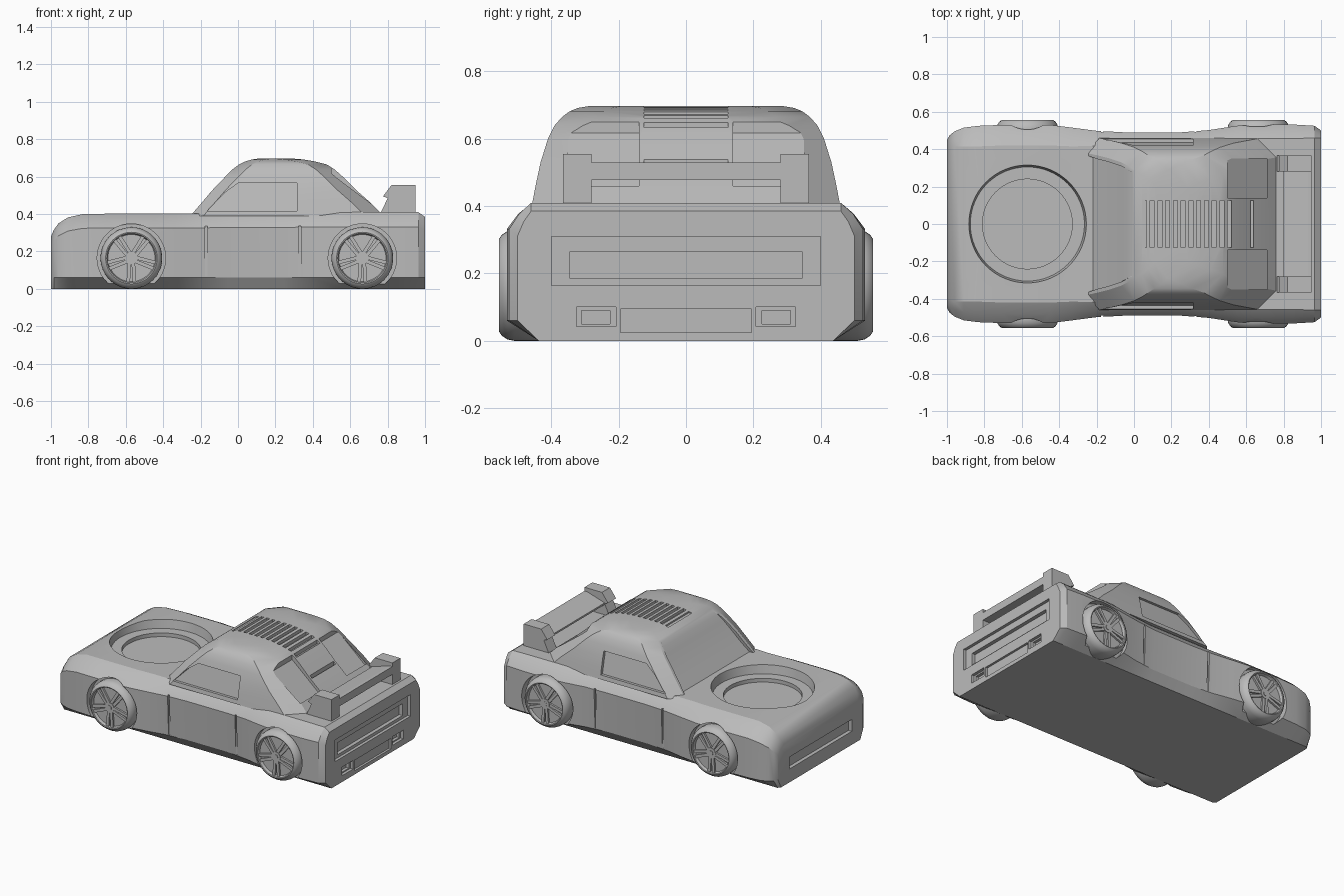
import bpy, bmesh, math
from mathutils import Matrix, Vector

old = bpy.data.objects.get("Cube")
if old:
    bpy.data.objects.remove(old, do_unlink=True)

grey = bpy.data.materials.new("plain grey")
grey.use_nodes = True
grey.diffuse_color = (0.5, 0.5, 0.5, 1)
grey.node_tree.nodes["Principled BSDF"].inputs["Base Color"].default_value = (0.5, 0.5, 0.5, 1)


def finish(name, bm):
    bmesh.ops.recalc_face_normals(bm, faces=bm.faces)
    mesh = bpy.data.meshes.new(name)
    bm.to_mesh(mesh)
    bm.free()
    mesh.materials.append(grey)
    ob = bpy.data.objects.new(name, mesh)
    bpy.context.collection.objects.link(ob)
    return ob


def loft(bm, rings):
    """Skin closed rings of points and cap both ends."""
    loops = [[bm.verts.new(p) for p in ring] for ring in rings]
    for a, b in zip(loops, loops[1:]):
        for i in range(len(a)):
            j = (i + 1) % len(a)
            bm.faces.new((a[i], a[j], b[j], b[i]))
    bm.faces.new(loops[0])
    bm.faces.new(loops[-1])


def box(bm, x, y, z):
    """Box from ranges."""
    size = [r[1] - r[0] for r in (x, y, z)]
    mid = Vector([(r[0] + r[1]) / 2 for r in (x, y, z)])
    bmesh.ops.create_cube(bm, size=1, matrix=Matrix.Translation(mid) @ Matrix.Diagonal((*size, 1)))


def disc(bm, x, y, z, r, depth, upright=True, flare=0):
    turn = Matrix() if upright else Matrix.Rotation(math.pi / 2, 4, 'X')
    bmesh.ops.create_cone(bm, cap_ends=True, segments=64, radius1=r, radius2=r + flare,
                          depth=depth, matrix=Matrix.Translation((x, y, z)) @ turn)


def cut(target, bm):
    tool = finish("cutter", bm)
    tool.hide_render = True
    mod = target.modifiers.new("cut", 'BOOLEAN')
    mod.operation, mod.solver, mod.object = 'DIFFERENCE', 'EXACT', tool
    bpy.context.view_layer.objects.active = target
    bpy.ops.object.modifier_apply(modifier=mod.name)
    bpy.data.objects.remove(tool, do_unlink=True)


def smooth(ob, angle=25):
    bpy.ops.object.select_all(action='DESELECT')
    ob.select_set(True)
    bpy.context.view_layer.objects.active = ob
    bpy.ops.object.shade_smooth_by_angle(angle=math.radians(angle))


def lerp(table, x):
    for (a, u), (b, v) in zip(table, table[1:]):
        if x <= b:
            return u + (v - u) * (x - a) / (b - a)
    return table[-1][1]


WHEEL_X, WHEEL_Z = (-0.57, 0.665), 0.165

# Body: stations of x, half width, top height, shoulder inset
stations = [(-1, .45, .28, .06), (-.985, .475, .315, .07), (-.96, .495, .35, .08),
            (-.91, .515, .382, .1), (-.83, .525, .4, .11), (-.7, .53, .402, .11),
            (-.45, .53, .402, .11), (-.33, .515, .402, .1), (-.2, .498, .403, .08),
            (-.05, .49, .405, .07), (.25, .49, .405, .07), (.4, .502, .41, .07),
            (.55, .525, .41, .07), (.66, .532, .41, .075), (.85, .532, .41, .075),
            (.965, .525, .41, .065), (1, .5, .385, .04)]
rings = []
for x, w, t, inset in stations:
    sill = w - max(0, .52 - w) * .5 * (abs(x) < .6)
    half = [(min(w - .03, .437), 0), (sill, .06), (w, .81 * t), (w - inset * .45, .92 * t),
            (w - inset, t)]
    rings.append([(x, y, z) for y, z in half] + [(x, -y, z) for y, z in reversed(half)])
bm = bmesh.new()
loft(bm, rings)
body = finish("body", bm)
widths = [(s[0], s[1]) for s in stations]

# Round hood well, wheel arches, door gaps and bumper recesses
bm = bmesh.new()
disc(bm, -.57, 0, .395, .305, .1, flare=.018)
for s in (-1, 1):
    for x in WHEEL_X:
        disc(bm, x, s * .55, WHEEL_Z, .183, .14, upright=False)
    for x in (-.17, .33):
        y = lerp(widths, x) - .015
        box(bm, (x - .006, x + .006), sorted((s * y, s * .7)), (.065, .335))
    box(bm, (.98, 1.1), sorted((s * .208, s * .325)), (.042, .1))
box(bm, (.98, 1.1), (-.4, .4), (.165, .31))
box(bm, (.985, 1.1), (-.195, .195), (.025, .095))
box(bm, (-1.1, -.975), (-.33, .33), (.09, .17))
cut(body, bm)

# Deeper steps inside the well and the rear recesses
bm = bmesh.new()
disc(bm, -.57, 0, .4, .24, .16)
box(bm, (.955, 1.1), (-.345, .345), (.185, .265))
for s in (-1, 1):
    box(bm, (.96, 1.1), sorted((s * .225, s * .31)), (.05, .09))
cut(body, bm)
smooth(body)

# Cabin: rings of height, front x, rear x, half width
levels = [(.39, -.255, .78, .46), (.46, -.195, .71, .447), (.53, -.135, .63, .432),
          (.6, -.068, .56, .41), (.64, -.028, .515, .39), (.665, .005, .475, .368),
          (.682, .04, .41, .345), (.692, .075, .35, .32), (.697, .11, .29, .29)]
rings = []
for z, f, r, w in levels:
    half = [(f, w - .08), (f + .07, w), (r - .1, w), (r, w - .1)]
    rings.append([(x, y, z) for x, y in half] + [(x, -y, z) for x, y in reversed(half)])
bm = bmesh.new()
loft(bm, rings)
bmesh.ops.recalc_face_normals(bm, faces=bm.faces)
# Windscreen sinks at its base and runs out into the roof
glass = [f for f in bm.faces if f.normal.x < -.5 and abs(f.normal.y) < .1
         and f.calc_center_median().z < .66]
bmesh.ops.inset_region(bm, faces=glass, thickness=.02, depth=0)
bmesh.ops.inset_region(bm, faces=glass, thickness=.003, depth=0)
for v in {v for f in glass for v in f.verts}:
    v.co.x += .026 * min(1, max(0, (.65 - v.co.z) / .12))
cabin = finish("cabin", bm)

# Side windows, rear windows and roof louvres
bm = bmesh.new()
outline = [(-.165, .417), (.315, .417), (.315, .565), (0, .565), (-.07, .515)]
pocket = [(.5, .8), (.5, .618), (.71, .436), (.71, .8)]
for s in (-1, 1):
    loft(bm, [[(x, s * (.438 - .22 * (z - .41)), z) for x, z in outline],
              [(x, s * .6, z) for x, z in outline]])
    loft(bm, [[(x, s * y, z) for x, z in pocket] for y in (.14, .35)])
roof = [(.11, .697)] + [(r, z) for z, f, r, w in reversed(levels)]
for i in range(12):
    x = .055 + i * .0415
    z = lerp(roof, x) - .018
    box(bm, (x - .011, x + .011), (-.125, .125), (z, .8))
box(bm, (.622, .638), (-.125, .125), (lerp(roof, .63) - .02, .8))
cut(cabin, bm)
smooth(cabin)

# Rear wing: two end plates and a blade between them
bm = bmesh.new()
plate = [(.76, .4), (.8, .485), (.775, .495), (.82, .555), (.95, .555), (.95, .4)]
for s in (-1, 1):
    loft(bm, [[(x, s * y, z) for x, z in plate] for y in (.28, .365)])
blade = [(.8, .478), (.8, .49), (.93, .53), (.95, .53), (.95, .478)]
loft(bm, [[(x, y, z) for x, z in blade] for y in (-.285, .285)])
finish("rear_wing", bm)

# Wheels: turned tyre and dish, forked spokes, hub
tyre = [(.16, .42), (.165, .43), (.165, .51), (.161, .53), (.15, .547), (.138, .555),
        (.132, .553), (.126, .535)]


def wheel(name, x, side):
    bm = bmesh.new()
    n = 48
    loft(bm, [[(r * math.cos(2 * math.pi * i / n), -y, r * math.sin(2 * math.pi * i / n))
               for i in range(n)] for r, y in tyre])
    disc(bm, 0, -.535, 0, .034, .03, upright=False)
    disc(bm, 0, -.538, 0, .016, .03, upright=False)
    for k in range(5):
        aim = math.radians(54 + 72 * k)
        for fork in (-1, 1):
            a = aim + fork * .13
            start = Vector((math.cos(aim + fork * .4), 0, math.sin(aim + fork * .4))) * .025
            end = Vector((math.cos(a), 0, math.sin(a))) * .13
            run = end - start
            m = Matrix.Translation((start + end) / 2 + Vector((0, -.536, 0)))
            m = m @ Matrix.Rotation(-math.atan2(run.z, run.x), 4, 'Y')
            m = m @ Matrix.Diagonal((run.length, .022, .019, 1))
            bmesh.ops.create_cube(bm, size=1, matrix=m)
    if side > 0:
        bmesh.ops.rotate(bm, verts=bm.verts, matrix=Matrix.Rotation(math.pi, 3, 'Z'))
    bmesh.ops.translate(bm, verts=bm.verts, vec=(x, 0, WHEEL_Z))
    smooth(finish(name, bm), 35)


for end, x in zip(("front", "rear"), WHEEL_X):
    for label, side in (("near", -1), ("far", 1)):
        wheel(f"{end}_wheel_{label}", x, side)
